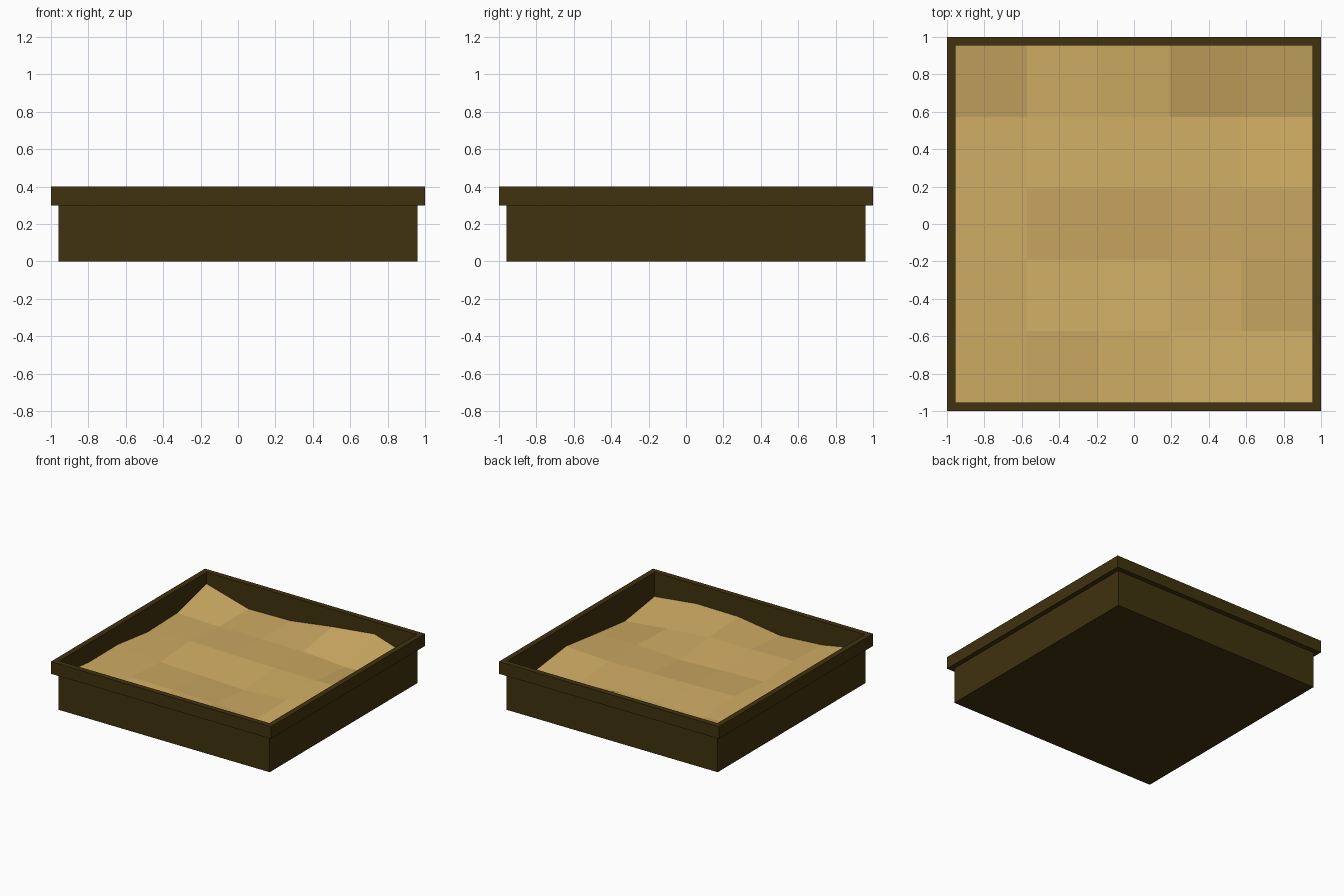
import bpy
import bmesh

cube = bpy.data.objects.get("Cube")
if cube:
    bpy.data.objects.remove(cube, do_unlink=True)


def make_material(name, colour):
    mat = bpy.data.materials.new(name)
    mat.use_nodes = True
    mat.diffuse_color = (*colour, 1)
    bsdf = next(n for n in mat.node_tree.nodes if n.type == "BSDF_PRINCIPLED")
    bsdf.inputs["Base Color"].default_value = (*colour, 1)
    bsdf.inputs["Roughness"].default_value = 0.9
    return mat


def finish(name, bm, mat):
    mesh = bpy.data.meshes.new(name)
    bm.to_mesh(mesh)
    bm.free()
    mesh.materials.append(mat)
    obj = bpy.data.objects.new(name, mesh)
    bpy.context.collection.objects.link(obj)
    return obj


def square_sweep(name, profile, mat, closed):
    """Sweep a (half width, height) profile round a square; open ends are capped."""
    bm = bmesh.new()
    corners = ((-1, -1), (1, -1), (1, 1), (-1, 1))
    rings = [[bm.verts.new((sx * r, sy * r, z)) for sx, sy in corners]
             for r, z in profile]
    pairs = list(zip(rings, rings[1:]))
    if closed:
        pairs.append((rings[-1], rings[0]))
    else:
        bm.faces.new(rings[0])
        bm.faces.new(rings[-1])
    for a, b in pairs:
        for i in range(4):
            j = (i + 1) % 4
            bm.faces.new((a[i], a[j], b[j], b[i]))
    bmesh.ops.recalc_face_normals(bm, faces=bm.faces)
    return finish(name, bm, mat)


wood = make_material("dark brown wood", (0.051, 0.032, 0.0045))
sand = make_material("golden sand", (0.62, 0.41, 0.125))

INNER, BODY, RIM_BASE, TOP = 0.955, 0.96, 0.3, 0.4

# Thin-walled tray with a floor
square_sweep("box_body", [(BODY, 0), (BODY, RIM_BASE), (INNER, RIM_BASE),
                          (INNER, 0.02)], wood, closed=False)

# Overhanging rim
square_sweep("box_rim", [(1, RIM_BASE), (1, TOP), (INNER, TOP),
                         (INNER, RIM_BASE)], wood, closed=True)

# Uneven faceted sand, heights in rows from back to front
heights = (
    (.305, .20, .205, .258, .30, .18),
    (.21, .20, .20, .20, .175, .185),
    (.20, .23, .22, .215, .21, .23),
    (.245, .20, .19, .175, .20, .185),
    (.243, .225, .22, .215, .185, .145),
    (.28, .21, .184, .238, .243, .20),
)
bm = bmesh.new()
steps = len(heights) - 1
bmesh.ops.create_grid(bm, x_segments=steps, y_segments=steps, size=INNER)
for v in bm.verts:
    col = round((v.co.x / INNER + 1) / 2 * steps)
    row = round((1 - v.co.y / INNER) / 2 * steps)
    v.co.z = heights[row][col]
finish("sand_surface", bm, sand)
